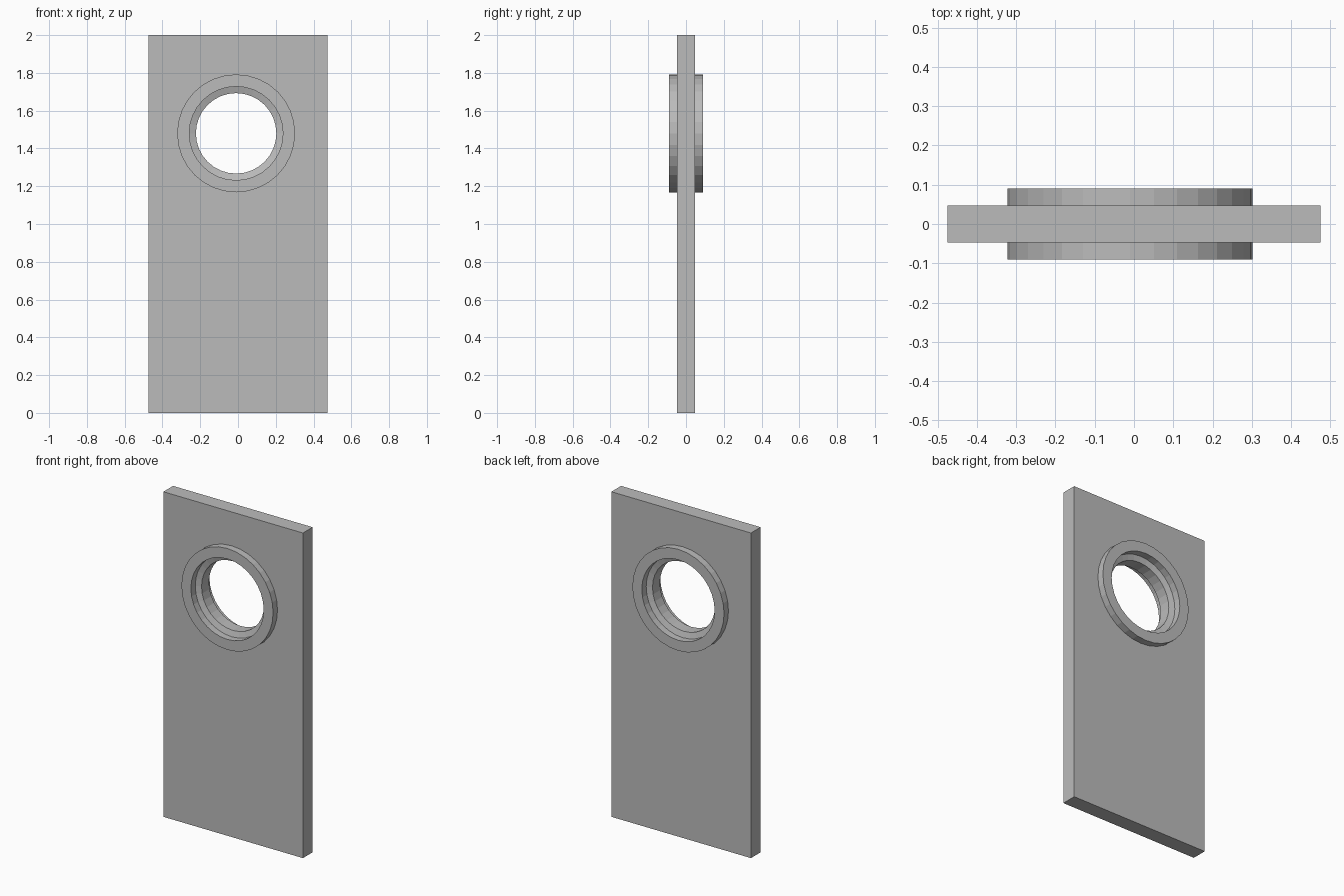
import bpy, bmesh
from math import cos, sin, tau

if "Cube" in bpy.data.objects:
    bpy.data.objects.remove(bpy.data.objects["Cube"])

SEGMENTS = 32
CX, CZ = -0.01, 1.48          # centre of the round opening
HALF = 0.047                  # half thickness of the panel

grey = bpy.data.materials.new("plain_grey")
grey.use_nodes = True
grey.diffuse_color = (0.5, 0.5, 0.5, 1)
grey.node_tree.nodes["Principled BSDF"].inputs["Base Color"].default_value = (0.5, 0.5, 0.5, 1)


def make_object(name, bm):
    bmesh.ops.recalc_face_normals(bm, faces=bm.faces)
    mesh = bpy.data.meshes.new(name)
    bm.to_mesh(mesh)
    bm.free()
    mesh.materials.append(grey)
    obj = bpy.data.objects.new(name, mesh)
    bpy.context.collection.objects.link(obj)
    return obj


def lathe(name, profile):
    """Turn a closed (radius, y) profile around the axis of the opening."""
    bm = bmesh.new()
    rings = []
    for i in range(SEGMENTS):
        a = tau * i / SEGMENTS
        rings.append([bm.verts.new((CX + r * cos(a), y, CZ + r * sin(a))) for r, y in profile])
    for i, ring in enumerate(rings):
        following = rings[(i + 1) % SEGMENTS]
        for j in range(len(profile)):
            k = (j + 1) % len(profile)
            bm.faces.new((ring[j], ring[k], following[k], following[j]))
    return make_object(name, bm)


# Panel: a slab with a round opening, bridged from its outline to the circle
bm = bmesh.new()
sides = []
for y in (-HALF, HALF):
    corners = [bm.verts.new((x, y, z)) for x, z in
               ((-0.475, 0), (0.475, 0), (0.475, 2), (-0.475, 2))]
    circle = [bm.verts.new((CX + 0.28 * cos(tau * i / SEGMENTS), y,
                            CZ + 0.28 * sin(tau * i / SEGMENTS))) for i in range(SEGMENTS)]
    edges = [bm.edges.new((loop[i - 1], loop[i])) for loop in (corners, circle)
             for i in range(len(loop))]
    bmesh.ops.triangle_fill(bm, edges=edges, use_beauty=True)
    sides.append((corners, circle))
for front, back in zip(*sides):
    for i in range(len(front)):
        bm.faces.new((front[i - 1], front[i], back[i], back[i - 1]))
make_object("panel", bm)

# Collar: raised rim on both faces, stepping in through a sloped ledge to the bore
half_profile = [(0.312, -0.09), (0.248, -0.09), (0.248, -HALF), (0.213, -0.036)]
profile = half_profile + [(r, -y) for r, y in reversed(half_profile)]
lathe("collar", profile)
